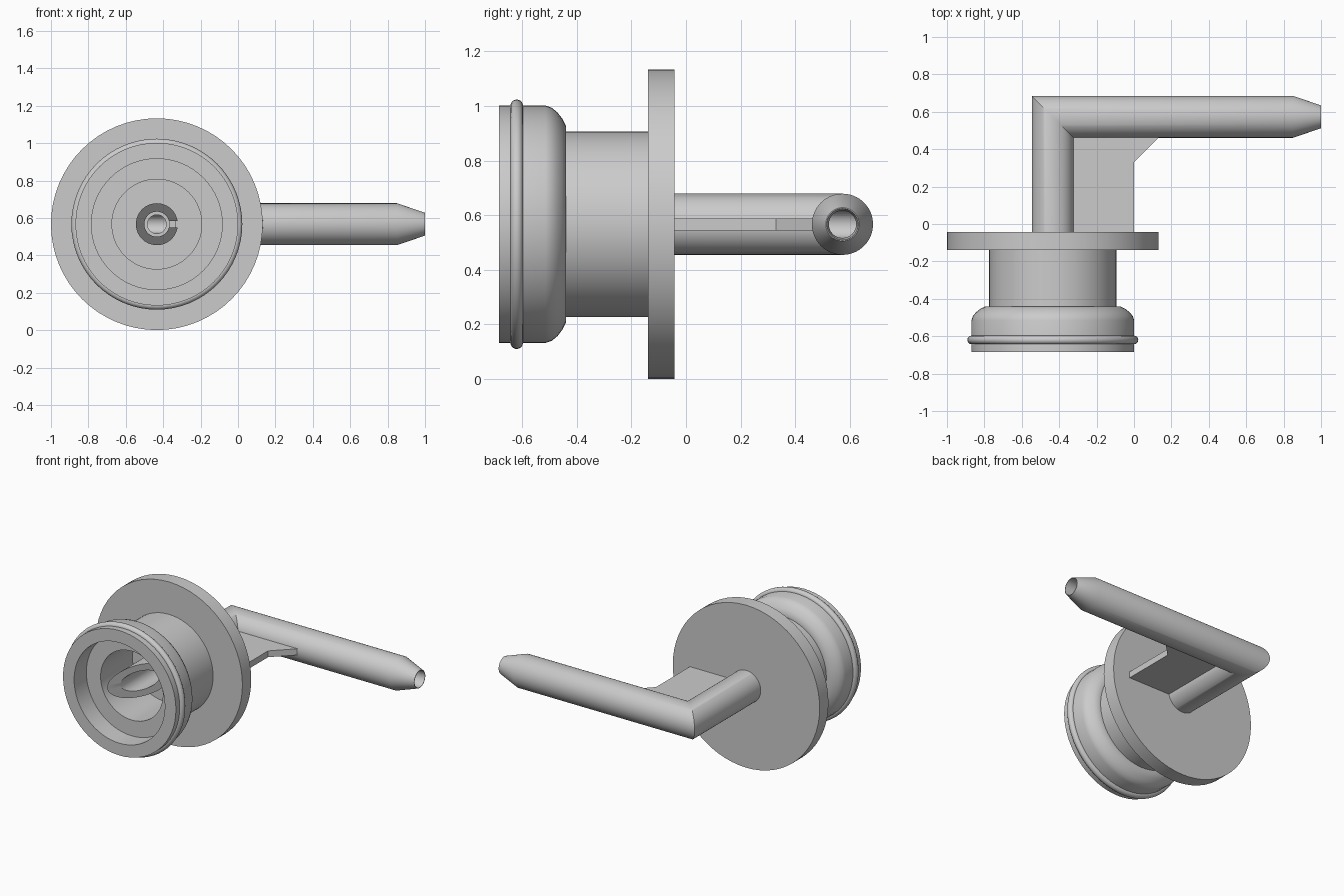
import bpy, bmesh
from math import cos, sin, tau, radians

cube = bpy.data.objects.get("Cube")
if cube:
    bpy.data.objects.remove(cube, do_unlink=True)

CX, CZ, ARM_Y = -0.434, 0.567, 0.573   # main axis and arm axis
SEGS = 64

grey = bpy.data.materials.new("light_grey")
grey.use_nodes = True
COLOUR = (0.6, 0.6, 0.6, 1)
grey.diffuse_color = COLOUR
grey.node_tree.nodes["Principled BSDF"].inputs["Base Color"].default_value = COLOUR


def finish(name, bm, smooth=True):
    bmesh.ops.recalc_face_normals(bm, faces=bm.faces)
    mesh = bpy.data.meshes.new(name)
    bm.to_mesh(mesh)
    bm.free()
    obj = bpy.data.objects.new(name, mesh)
    bpy.context.collection.objects.link(obj)
    mesh.materials.append(grey)
    bpy.ops.object.select_all(action='DESELECT')
    obj.select_set(True)
    bpy.context.view_layer.objects.active = obj
    if smooth:
        bpy.ops.object.shade_smooth_by_angle(angle=radians(30))
    return obj


def ring_loop(name, rings):
    """Join a closed sequence of equal rings with quads."""
    bm = bmesh.new()
    loops = [[bm.verts.new(p) for p in ring] for ring in rings]
    for a, b in zip(loops, loops[1:] + loops[:1]):
        for i in range(SEGS):
            j = (i + 1) % SEGS
            bm.faces.new((a[i], a[j], b[j], b[i]))
    return finish(name, bm)


def ring(r, place):
    """Place a circle of radius r; place maps its two offsets to a point."""
    return [place(r * cos(tau * i / SEGS), r * sin(tau * i / SEGS)) for i in range(SEGS)]


def lathe(name, profile):
    return ring_loop(name, [ring(r, lambda u, v, y=y: (CX + u, y, CZ + v)) for r, y in profile])


def prism(name, outline, half):
    """Extrude an outline in the xy plane about the axis height."""
    bm = bmesh.new()
    face = bm.faces.new([bm.verts.new((x, y, CZ - half)) for x, y in outline])
    top = bmesh.ops.extrude_face_region(bm, geom=[face])["geom"]
    bmesh.ops.translate(bm, vec=(0, 0, 2 * half),
                        verts=[g for g in top if isinstance(g, bmesh.types.BMVert)])
    return finish(name, bm, False)


# Hollow stepped plug with rounded shoulder, neck and flange
lathe("plug_and_flange", [
    (0.1, -0.043), (0.566, -0.043), (0.566, -0.14), (0.34, -0.14), (0.34, -0.44),
    (0.36, -0.44), (0.385, -0.452), (0.41, -0.471), (0.427, -0.492), (0.435, -0.515),
    (0.435, -0.685), (0.35, -0.685), (0.35, -0.55), (0.24, -0.55), (0.24, -0.2), (0.1, -0.2)])

# Sealing ring around the plug
lathe("sealing_ring", [(0.434 + 0.023 * cos(tau * i / 16), -0.62 + 0.023 * sin(tau * i / 16))
                       for i in range(16)])

# Bent pipe: slanted inlet, mitred elbow, tapered outlet
R = 0.112


def slant(u, v):
    return (CX + u, -0.66 + 1.8 * (u + R), CZ + v)


def mitre(u, v):
    return (CX + u, ARM_Y - u, CZ + v)


def inlet(y):
    return lambda u, v: (CX + u, y, CZ + v)


def arm(x):
    return lambda u, v: (x, ARM_Y - u, CZ + v)


pipe = ring_loop("bent_pipe", [ring(r, p) for r, p in [
    (R, slant), (R, mitre), (R, arm(0.85)), (0.061, arm(1)), (0.057, arm(1)),
    (0.05, arm(0.85)), (0.05, mitre), (0.05, inlet(-0.1)), (0.067, inlet(-0.1)), (0.067, slant)]])

# Slot in the side of the inlet
cutter = prism("slot_cutter", [(CX + 0.05, -0.8), (CX + 0.2, -0.8),
                               (CX + 0.2, -0.19), (CX + 0.05, -0.19)], 0.018)
cutter.hide_render = True
mod = pipe.modifiers.new("slot", 'BOOLEAN')
mod.operation = 'DIFFERENCE'
mod.solver = 'EXACT'
mod.object = cutter
bpy.context.view_layer.objects.active = pipe
bpy.ops.object.modifier_apply(modifier=mod.name)
bpy.data.objects.remove(cutter, do_unlink=True)

# Web bracing the elbow against the flange
prism("brace_web", [(CX + 0.1, -0.05), (0, -0.05), (0, 0.33), (0.14, 0.47), (CX + 0.1, 0.47)], 0.022)
